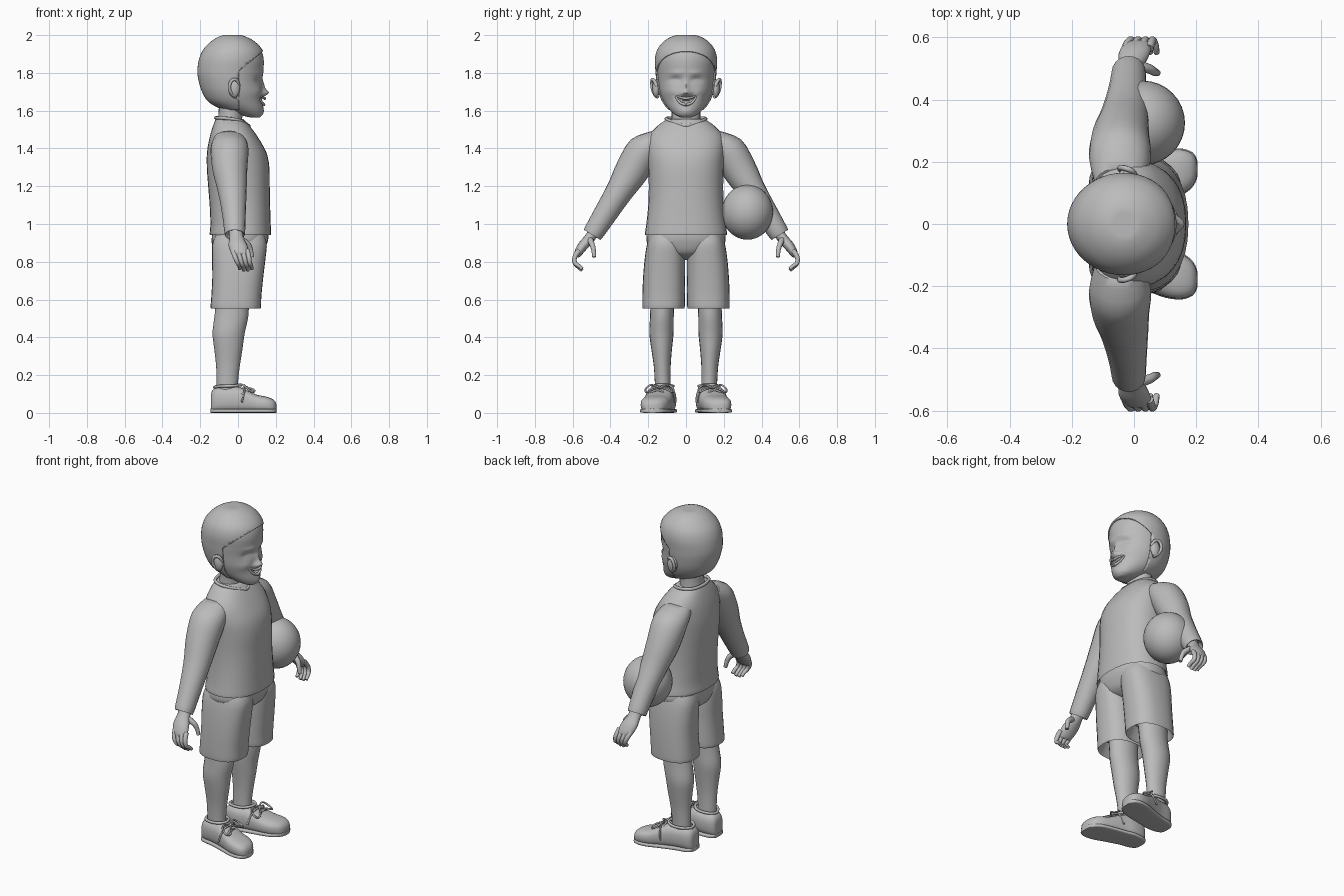
import bpy, bmesh, math
from mathutils import Vector

if "Cube" in bpy.data.objects:
    bpy.data.objects.remove(bpy.data.objects["Cube"])

grey = bpy.data.materials.new("plain grey")
grey.use_nodes = True
grey.diffuse_color = (0.5, 0.5, 0.5, 1)
grey.node_tree.nodes["Principled BSDF"].inputs["Base Color"].default_value = (0.5, 0.5, 0.5, 1)

X, Y, Z = Vector((1, 0, 0)), Vector((0, 1, 0)), Vector((0, 0, 1))


def mirror_y(ob):
    mod = ob.modifiers.new("mirror", 'MIRROR')
    mod.use_axis = (False, True, False)


def finish(name, bm, mirror=False, angle=50):
    bmesh.ops.recalc_face_normals(bm, faces=bm.faces)
    me = bpy.data.meshes.new(name)
    bm.to_mesh(me)
    bm.free()
    me.materials.append(grey)
    ob = bpy.data.objects.new(name, me)
    bpy.context.collection.objects.link(ob)
    bpy.ops.object.select_all(action='DESELECT')
    ob.select_set(True)
    bpy.context.view_layer.objects.active = ob
    bpy.ops.object.shade_smooth_by_angle(angle=math.radians(angle))
    if mirror:
        mirror_y(ob)
    return ob


def smooth_rows(rows, steps):
    """Catmull-Rom interpolation of every number in the rows."""
    out = []
    for i in range(len(rows) - 1):
        quad = [rows[max(i - 1, 0)], rows[i], rows[i + 1], rows[min(i + 2, len(rows) - 1)]]
        for s in range(steps):
            t = s / steps
            out.append([0.5 * (2 * b + (c - a) * t + (2 * a - 5 * b + 4 * c - d) * t * t
                               + (3 * b - a - 3 * c + d) * t ** 3) for a, b, c, d in zip(*quad)])
    return out + [list(rows[-1])]


def loft(rows, u, v, sides=24, steps=3, power=2.0):
    """Rows of centre x, y, z and the two half sizes along u and v."""
    bm = bmesh.new()
    rings = []
    for x, y, z, a, b in smooth_rows(rows, steps):
        ring = []
        for i in range(sides):
            t = 2 * math.pi * i / sides
            c, s = math.cos(t), math.sin(t)
            p = Vector((x, y, z))
            p += u * a * math.copysign(abs(c) ** (2 / power), c)
            p += v * b * math.copysign(abs(s) ** (2 / power), s)
            ring.append(bm.verts.new(p))
        rings.append(ring)
    for r, q in zip(rings, rings[1:]):
        for i in range(sides):
            j = (i + 1) % sides
            bm.faces.new((r[i], r[j], q[j], q[i]))
    bm.faces.new(rings[0])
    bm.faces.new(rings[-1])
    return bm


def upright(rows, cy=None, **kw):
    """Rows of height, back x, front x, half width (and centre y)."""
    full = [((r[1] + r[2]) / 2, r[4] if len(r) > 4 else 0, r[0], (r[2] - r[1]) / 2, r[3]) for r in rows]
    return loft(full, X, Y, **kw)


def tube(name, points, radius, tip=1.0, mirror=True):
    cu = bpy.data.curves.new(name, 'CURVE')
    cu.dimensions = '3D'
    cu.bevel_depth, cu.bevel_resolution, cu.use_fill_caps = radius, 2, True
    sp = cu.splines.new('NURBS')
    sp.points.add(len(points) - 1)
    for i, (p, q) in enumerate(zip(sp.points, points)):
        p.co = (*q, 1)
        p.radius = 1 + (tip - 1) * i / (len(points) - 1)
    sp.use_endpoint_u, sp.order_u, sp.resolution_u = True, 3, 6
    cu.materials.append(grey)
    ob = bpy.data.objects.new(name, cu)
    bpy.context.collection.objects.link(ob)
    if mirror:
        mirror_y(ob)


def ball(name, centre, size, mirror=False):
    bm = bmesh.new()
    bmesh.ops.create_uvsphere(bm, u_segments=32, v_segments=20, radius=1)
    for v in bm.verts:
        v.co = Vector(centre) + Vector([a * b for a, b in zip(v.co, size)])
    finish(name, bm, mirror)


# Head, with modelled nose, eye sockets and mouth
skull = [(1.565, .06, .115, .03), (1.58, 0, .128, .06), (1.61, -.08, .133, .092),
         (1.65, -.15, .13, .12), (1.7, -.183, .13, .14), (1.76, -.202, .128, .15),
         (1.81, -.208, .134, .155), (1.87, -.2, .136, .158), (1.92, -.178, .122, .146),
         (1.96, -.14, .085, .115), (1.985, -.1, .04, .075), (1.997, -.06, 0, .03)]
# each: y, z, spread y, spread z, depth
FEATURES = [(0, 1.695, .02, .018, .03), (0, 1.73, .013, .03, .012), (.022, 1.69, .013, .011, .012),
            (.055, 1.762, .03, .016, -.014), (.055, 1.758, .017, .009, .007),
            (.05, 1.8, .035, .012, .005), (.08, 1.7, .03, .025, .006),
            (0, 1.595, .035, .018, .005)]


def gauss(d, s):
    return math.exp(-(d / s) ** 2)


bm = upright(skull, sides=96, steps=8)
for v in bm.verts:
    x, y, z = v.co
    if x > 0.02:
        y = abs(y)
        v.co.x += sum(d * gauss(y - fy, sy) * gauss(z - fz, sz) for fy, fz, sy, sz, d in FEATURES)
        smile = 1.648 + 7 * y * y
        v.co.x -= .016 * gauss(z - smile, .009) * gauss(y, .045)
finish("head", bm)

tube("upper_lip", [(.141, 0, 1.664), (.139, .02, 1.667), (.128, .04, 1.672), (.108, .057, 1.682)], .008, .5)
tube("lower_lip", [(.136, 0, 1.632), (.133, .02, 1.635), (.123, .042, 1.65), (.108, .057, 1.68)], .009, .5)

# Hair: shell over the skull, cut along the hairline
bm = upright(skull[2:], sides=48, steps=5)
for v in bm.verts:
    v.co += (v.co - Vector((-.035, 0, 1.8))).normalized() * .007
    v.co.z = min(v.co.z, 2.0)
corner, slope = Vector((.005, 0, 1.81)), Vector((-.11, 0, .135)).normalized()
for normal in (slope, X):
    bmesh.ops.bisect_plane(bm, geom=bm.verts[:] + bm.edges[:] + bm.faces[:], plane_co=corner, plane_no=normal)
face_side = [f for f in bm.faces if (f.calc_center_median() - corner).dot(slope) < 0
             and f.calc_center_median().x > corner.x]
bmesh.ops.delete(bm, geom=face_side, context='FACES')
finish("hair", bm).modifiers.new("thickness", 'SOLIDIFY').thickness = .008

# Ears
ball("ear", (-.02, .158, 1.718), (.03, .02, .048), True)
tube("ear_rim", [(.004, .155, 1.73), (0, .17, 1.765), (-.035, .182, 1.765), (-.05, .18, 1.72),
                 (-.03, .165, 1.68), (-.01, .15, 1.672)], .009)

# Neck
finish("neck", upright([(1.48, -.12, .03, .09), (1.56, -.105, .022, .076), (1.66, -.1, .04, .08)]))

# Shirt with hollow hem, collar and sleeves
shirt = [(1.0, -.12, .14, .18), (.95, -.14, .168, .21), (.945, -.15, .175, .218), (1.0, -.146, .173, .21),
         (1.1, -.15, .17, .2), (1.2, -.158, .168, .197), (1.3, -.165, .166, .2), (1.38, -.164, .15, .205),
         (1.46, -.15, .105, .2), (1.52, -.132, .062, .15), (1.555, -.118, .03, .1)]
finish("shirt", upright(shirt, sides=32, power=2.3))
tube("collar", [(-.118, 0, 1.562), (-.115, .07, 1.562), (-.06, .11, 1.56), (.01, .095, 1.55),
                (.052, .03, 1.525), (.058, 0, 1.518)], .009)
across = Vector((0, .85, .53))
sleeve = [(-.045, .13, 1.46, .08, .06), (-.045, .215, 1.4, .1, .09), (-.043, .285, 1.285, .092, .09),
          (-.032, .345, 1.185, .078, .074), (-.025, .395, 1.105, .068, .066), (-.02, .445, 1.025, .06, .06),
          (-.017, .492, .95, .054, .053), (-.017, .495, .946, .046, .045), (-.017, .48, .97, .035, .035)]
finish("sleeve", loft(sleeve, X, across, sides=20), True)

# Hands
palm = [(-.012, .485, .965, .036, .028), (-.008, .51, .925, .038, .028), (0, .545, .885, .05, .027),
        (.01, .572, .845, .046, .021), (.014, .58, .828, .036, .012)]
finish("hand", loft(palm, X, across, sides=16), True)
for i, finger in enumerate(["little", "ring", "middle", "index"]):
    root, tip = -.026 + .025 * i, .008 + .021 * i
    drop = .008 * abs(i - 1.5)
    tube(finger + "_finger", [(root, .565, .86), (root + .008, .592, .83), (tip - .008, .59, .79),
                              (tip, .568, .768 + drop), (tip + .002, .55, .75 + drop)], .0145, .65)
tube("thumb", [(.01, .51, .92), (.05, .5, .9), (.068, .488, .865), (.075, .486, .825)], .018, .6)

# Shorts: hips and hollow legs
hips = [(.81, -.07, .05, .03), (.84, -.12, .125, .12), (.89, -.138, .152, .2), (.94, -.138, .162, .208),
        (1.0, -.13, .155, .195)]
finish("shorts_hips", upright(hips, sides=32, power=2.3))
short_leg = [(.63, -.11, .085, .08, .12), (.565, -.135, .112, .105, .12), (.558, -.145, .121, .112, .119),
             (.62, -.141, .124, .113, .118), (.72, -.136, .134, .111, .116), (.82, -.138, .146, .107, .111),
             (.9, -.135, .152, .099, .106), (.96, -.11, .13, .08, .105)]
finish("shorts_leg", upright(short_leg, sides=28, power=2.5), True)

# Legs
leg = [(.68, -.12, .07, .068, .122), (.56, -.12, .058, .063, .126), (.5, -.126, .053, .063, .128),
       (.42, -.135, .035, .064, .13), (.34, -.126, .024, .055, .129), (.25, -.116, .01, .045, .126),
       (.16, -.113, 0, .042, .123), (.07, -.112, 0, .042, .12)]
finish("leg", upright(leg, sides=20), True)


# Shoes: length rows of x, centre y, half width and height
def shoe(name, rows, power):
    bm = loft([(x, y, h / 2, w, h / 2) for x, y, w, h in rows], Y, Z, sides=28, power=power)
    finish(name, bm, True)


upper = [(-.144, .112, .02, .08), (-.138, .112, .042, .115), (-.11, .113, .058, .137), (-.05, .117, .066, .138),
         (0, .13, .069, .14), (.05, .143, .073, .118), (.1, .157, .077, .096), (.15, .167, .073, .086),
         (.185, .174, .055, .072), (.2, .177, .032, .055), (.204, .178, .012, .04)]
shoe("shoe", upper, 2.7)
sole = [(x * 1.005, y, w + .003, .022) for x, y, w, h in upper]
shoe("shoe_sole", sole, 5)
tube("shoe_opening", [(-.125, .118, .135), (-.12, .07, .142), (-.03, .066, .142), (.015, .1, .148),
                      (.02, .15, .148), (-.03, .18, .142), (-.11, .17, .142), (-.125, .118, .135)], .008)

# Laces: straps, bow loops and tails
for x, z in ((.03, .133), (.065, .119)):
    tube("lace_strap", [(x - .012, .082 + x / 4, z - .035), (x, .11 + x / 4, z + .002),
                        (x, .16 + x / 4, z + .002), (x - .012, .19 + x / 4, z - .035)], .0055)
knot = Vector((.045, .14, .135))
for side in (-1, 1):
    loop = [(0, 0, 0), (-.02, .04, .02), (.0, .075, -.005), (.04, .075, -.03), (.045, .04, -.01), (0, 0, 0)]
    tail = [(0, 0, 0), (-.005, .04, .005), (-.015, .07, -.035), (-.025, .078, -.08)]
    for name, path in (("lace_loop", loop), ("lace_tail", tail)):
        tube(name, [knot + Vector((x, y * side, z)) for x, y, z in path], .005)
ball("lace_knot", knot, (.01, .011, .008), True)

# Ball held under one arm
ball("ball", (.028, .325, 1.062), (.136, .136, .145))
